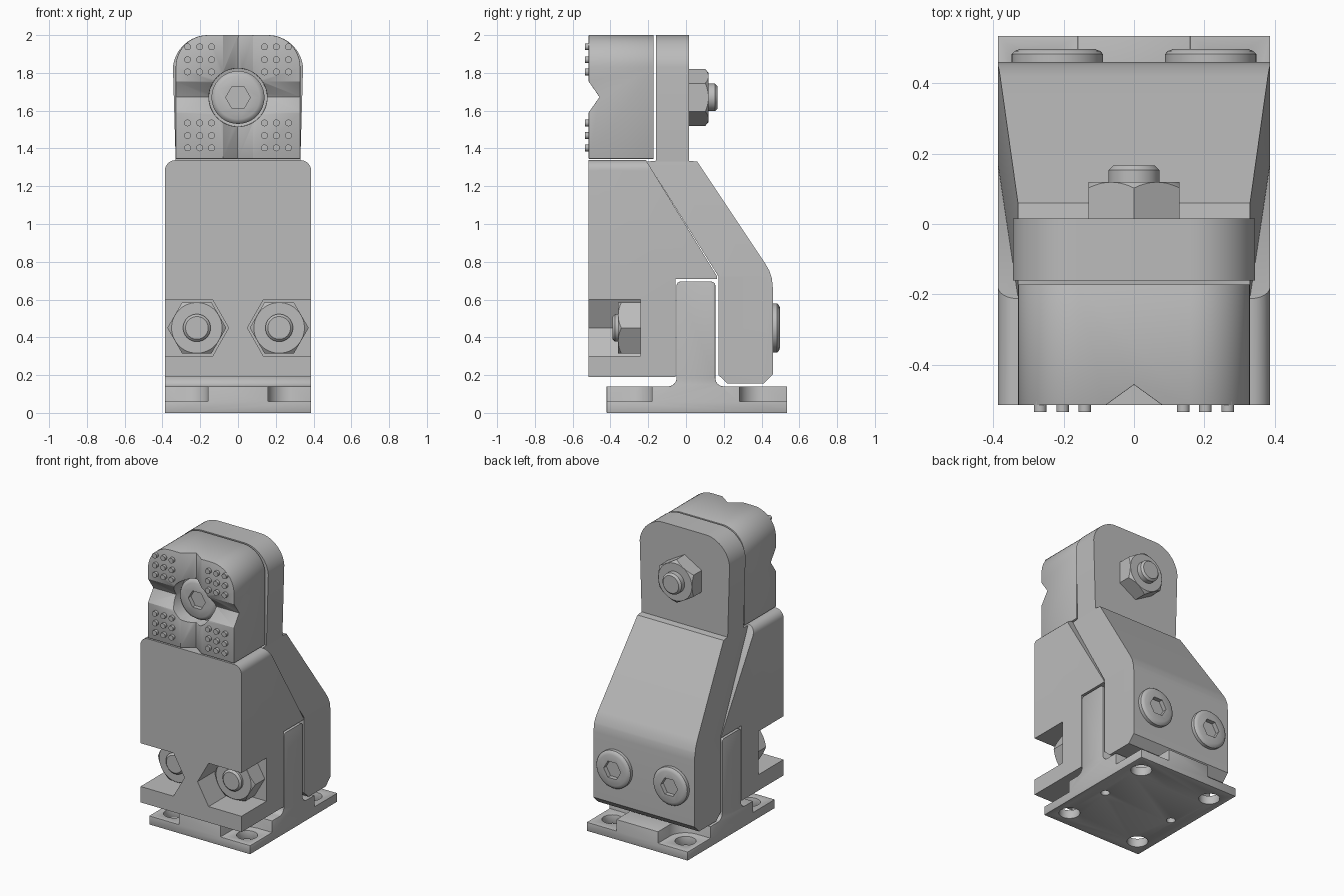
import bpy, bmesh, math
from mathutils import Vector

cube = bpy.data.objects.get("Cube")
if cube:
    bpy.data.objects.remove(cube, do_unlink=True)

steel = bpy.data.materials.new("steel_grey")
steel.use_nodes = True
COLOR = (0.5, 0.5, 0.5, 1)
steel.diffuse_color = COLOR
steel.node_tree.nodes["Principled BSDF"].inputs["Base Color"].default_value = COLOR


# ---------- helpers ----------
def make(name, bm):
    bmesh.ops.recalc_face_normals(bm, faces=bm.faces)
    me = bpy.data.meshes.new(name)
    bm.to_mesh(me)
    bm.free()
    ob = bpy.data.objects.new(name, me)
    bpy.context.collection.objects.link(ob)
    me.materials.append(steel)
    return ob


def prism(pts, axis, a, b):
    """Extrude a 2D outline along an axis: x takes (y,z), y takes (x,z), z takes (x,y)."""
    def place(p, t):
        return {"x": (t, p[0], p[1]), "y": (p[0], t, p[1]), "z": (p[0], p[1], t)}[axis]
    bm = bmesh.new()
    lo = [bm.verts.new(place(p, a)) for p in pts]
    hi = [bm.verts.new(place(p, b)) for p in pts]
    bm.faces.new(lo)
    bm.faces.new(hi)
    n = len(pts)
    for i in range(n):
        j = (i + 1) % n
        bm.faces.new((lo[i], lo[j], hi[j], hi[i]))
    bmesh.ops.recalc_face_normals(bm, faces=bm.faces)
    return bm


def lathe(profile, x, z, n=48):
    """Closed solid turned about the y direction; profile is (radius, y)."""
    bm = bmesh.new()
    rings = [[bm.verts.new((x + r * math.cos(math.tau * k / n), y, z + r * math.sin(math.tau * k / n)))
              for k in range(n)] for r, y in profile]
    for p, q in zip(rings, rings[1:]):
        for k in range(n):
            bm.faces.new((p[k], p[(k + 1) % n], q[(k + 1) % n], q[k]))
    bm.faces.new(rings[0])
    bm.faces.new(rings[-1])
    return bm


def ngon(cx, cy, r, n, turn=0.0):
    return [(cx + r * math.cos(math.tau * k / n + turn), cy + r * math.sin(math.tau * k / n + turn))
            for k in range(n)]


def arc(cx, cy, r, a0, a1, n=8):
    return [(cx + r * math.cos(math.radians(a0 + (a1 - a0) * k / n)),
             cy + r * math.sin(math.radians(a0 + (a1 - a0) * k / n))) for k in range(n + 1)]


def bake(ob):
    dg = bpy.context.evaluated_depsgraph_get()
    me = bpy.data.meshes.new_from_object(ob.evaluated_get(dg))
    ob.modifiers.clear()
    ob.data = me


def boolean(ob, bm, op="DIFFERENCE"):
    cutter = make("cutter", bm)
    cutter.hide_render = True
    m = ob.modifiers.new("cut", "BOOLEAN")
    m.operation, m.object, m.solver = op, cutter, "EXACT"
    bake(ob)
    bpy.data.objects.remove(cutter, do_unlink=True)


def finish(ob, bevel=0.0):
    if bevel:
        m = ob.modifiers.new("edge", "BEVEL")
        m.width, m.segments, m.limit_method, m.angle_limit = bevel, 2, "ANGLE", math.radians(40)
        bake(ob)
    bpy.ops.object.select_all(action="DESELECT")
    ob.select_set(True)
    bpy.context.view_layer.objects.active = ob
    bpy.ops.object.shade_smooth_by_angle(angle=math.radians(32))


def round_top(bm, z, r, seg):
    """Round the two upper edges that run front to back."""
    edges = [e for e in bm.edges if all(v.co.z > z - 0.001 for v in e.verts)
             and abs(e.verts[0].co.x - e.verts[1].co.x) < 1e-5]
    bmesh.ops.bevel(bm, geom=edges, offset=r, segments=seg, profile=0.5, affect="EDGES")


W, HW = 0.387, 0.33          # half widths of the body and of the head
NUT_X, NUT_Z, HEAD_Z = 0.218, 0.45, 1.67

# ---------- base plate with upright wall ----------
profile = ([(-0.42, 0), (0.535, 0), (0.535, 0.14)] + arc(0.2, 0.185, 0.045, 270, 180, 6)
           + arc(0.135, 0.675, 0.02, 0, 90, 4) + arc(-0.03, 0.675, 0.02, 90, 180, 4)
           + arc(-0.095, 0.185, 0.045, 0, -90, 6) + [(-0.42, 0.14)])
base = make("base_plate", prism(profile, "x", -W, W))
for sx in (-1, 1):
    for cy, sy in ((-0.30, -1), (0.405, 1)):
        # open corner pocket with a rounded inner corner, and a screw hole
        cx = 0.28
        corner = [(sx * (cx + u), cy + sy * v) for u, v in
                  [(0.3, -0.12)] + arc(0, 0, 0.12, 270, 180, 8) + [(-0.12, 0.3), (0.3, 0.3)]]
        boolean(base, prism(corner, "z", 0.06, 0.145))
        boolean(base, prism(ngon(sx * cx, cy, 0.066, 32), "z", -0.1, 0.1))
    boolean(base, prism(ngon(sx * 0.27, 0.04, 0.028, 24), "z", -0.1, 0.12))
finish(base, 0.006)

# ---------- front block ----------
bm = prism([(-0.515, 0.19), (-0.056, 0.19), (-0.056, 0.71), (0.165, 0.71),
            (0.165, 0.722), (-0.212, 1.338), (-0.515, 1.338)], "x", -W, W)
round_top(bm, 1.338, 0.055, 6)
block = make("front_block", bm)
for s in (-1, 1):
    pocket = [(s * x, z) for x, z in
              [(0.45, 0.30), (0.135, 0.30), (0.05, 0.45), (0.135, 0.60), (0.45, 0.60)]]
    boolean(block, prism(pocket, "y", -0.6, -0.24))
finish(block)

# ---------- rear bracket: head plate, sloped strap and foot ----------
bm = prism([(0.22, 0.155), (0.41, 0.155), (0.46, 0.205), (0.46, 0.66), (0.455, 0.71),
            (0.44, 0.755), (0.42, 0.79), (0.06, 1.33), (0.015, 1.335), (0.015, 2.0),
            (-0.16, 2.0), (-0.16, 1.335), (-0.208, 1.33), (0.172, 0.722), (0.172, 0.2)],
           "x", -W, W)
for v in bm.verts:
    if v.co.z > 1.9:
        v.co.x *= HW / W
round_top(bm, 2.0, 0.17, 12)
for z in (1.33, 0.722):
    bmesh.ops.bisect_plane(bm, geom=bm.verts[:] + bm.edges[:] + bm.faces[:],
                           plane_co=(0, 0, z), plane_no=(0, 0, 1))
for v in bm.verts:
    if v.co.z < 1.5:
        t = min(1, max(0, (v.co.z - 0.722) / (1.33 - 0.722)))
        v.co.x = math.copysign(W + (HW - W) * t, v.co.x)
finish(make("rear_bracket", bm), 0.008)

# ---------- head block with crossed V grooves ----------
bm = prism([(-HW, 1.345), (HW, 1.345), (HW, 2.0), (-HW, 2.0)], "y", -0.515, -0.172)
round_top(bm, 2.0, 0.17, 12)
head = make("head_block", bm)
boolean(head, prism([(-0.535, 1.783), (-0.458, 1.672), (-0.535, 1.562)], "x", -0.5, 0.5))
boolean(head, prism([(-0.108, -0.535), (0, -0.457), (0.108, -0.535)], "z", 1.2, 2.2))
boolean(head, prism(ngon(0, HEAD_Z, 0.154, 48), "y", -0.6, -0.40))
finish(head, 0.005)

# ---------- grip pins ----------
for sx in (-1, 1):
    for x in (0.14, 0.203, 0.267):
        for z in (1.403, 1.468, 1.535, 1.805, 1.87, 1.938):
            finish(make("grip_pin", lathe([(0.018, -0.505), (0.018, -0.535)], sx * x, z, 20)))


# ---------- fasteners ----------
def socket_bolt(name, x, z, y0, y1, r):
    """Button head from y0 outward to y1, with a hex socket."""
    d = y1 - y0
    ob = make(name, lathe([(r, y0), (r, y0 + 0.65 * d), (r - 0.008, y0 + 0.85 * d),
                           (r - 0.025, y1)], x, z))
    s = math.copysign(1, d)
    boolean(ob, prism(ngon(x, z, 0.065, 6), "y", y1 - s * 0.03, y1 + s * 0.1))
    finish(ob)


def nut_and_tip(name, x, z, y0, y1, tip, r, turn):
    """Chamfered hex nut from y0 outward to y1, with the bolt end showing."""
    s = math.copysign(1, y1 - y0)
    ob = make(name + "_nut", prism(ngon(x, z, r, 6, turn), "y", y0, y1))
    boolean(ob, lathe([(r * 1.05, y0 - s * 0.02), (r * 1.05, y1 - s * 0.024), (r * 0.85, y1 + s * 0.001)],
                      x, z, 60), "INTERSECT")
    finish(ob)
    finish(make(name + "_bolt_end", lathe([(0.073, y1 - s * 0.03), (0.073, tip - s * 0.013),
                                           (0.06, tip)], x, z)))


socket_bolt("head_bolt", 0, HEAD_Z, -0.395, -0.452, 0.14)
nut_and_tip("head", 0, HEAD_Z, 0.012, 0.12, 0.166, 0.15, math.pi / 2)
for s in (-1, 1):
    socket_bolt("rear_bolt", s * NUT_X, NUT_Z, 0.455, 0.498, 0.13)
    nut_and_tip("front", s * NUT_X, NUT_Z, -0.235, -0.36, -0.388, 0.156, 0)
